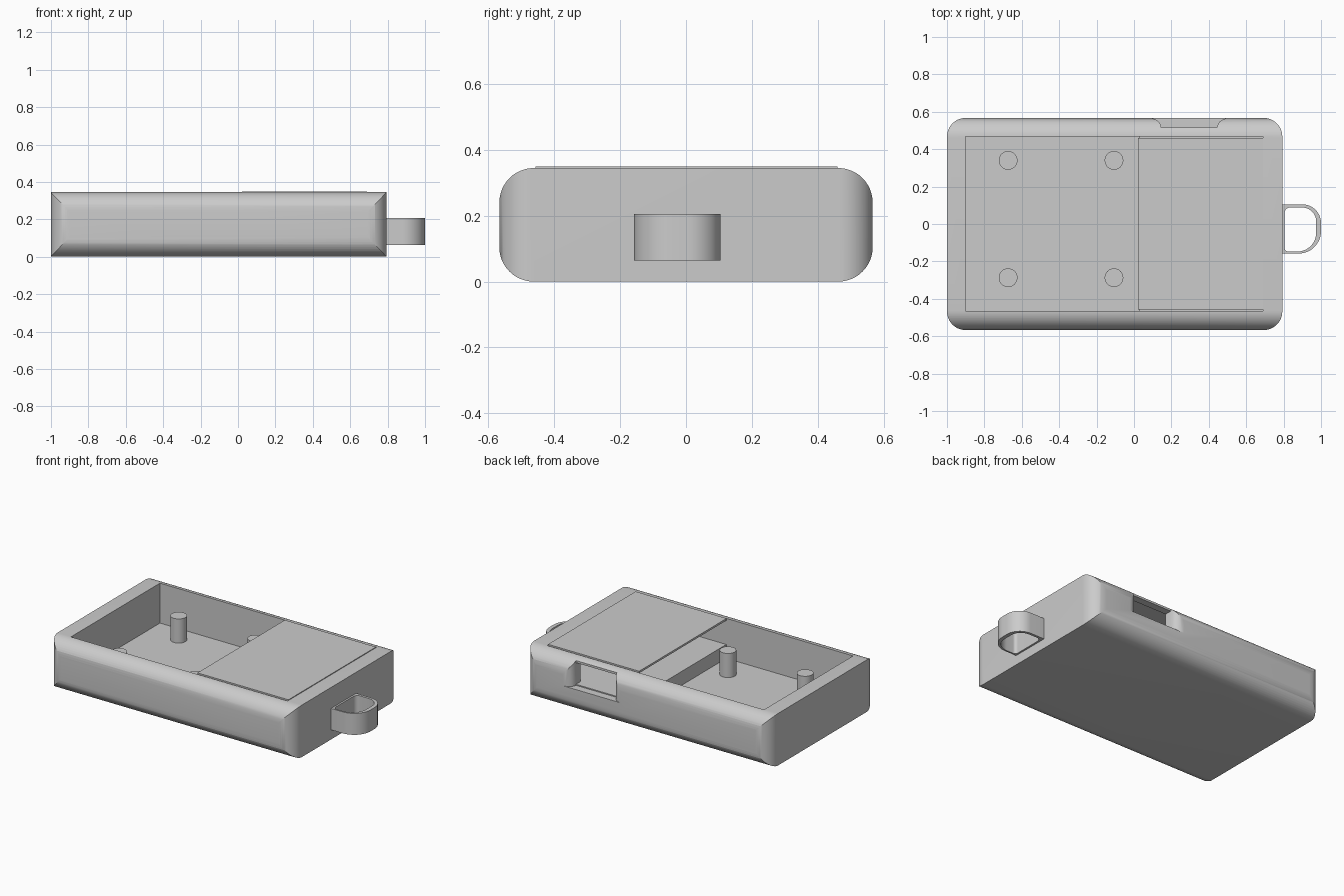
import bpy, bmesh, math
from mathutils import Vector

cube = bpy.data.objects.get("Cube")
if cube:
    bpy.data.objects.remove(cube)

grey = bpy.data.materials.new("plain_grey")
grey.use_nodes = True
grey.diffuse_color = (0.6, 0.6, 0.6, 1)
grey.node_tree.nodes["Principled BSDF"].inputs["Base Color"].default_value = (0.6, 0.6, 0.6, 1)


def fillet(corners, steps=12):
    """Round square corners given as (u, v, radius), in order."""
    pts = []
    for i, (u, v, r) in enumerate(corners):
        p = Vector((u, v))
        if r == 0:
            pts.append(p)
            continue
        to_prev = (Vector(corners[i - 1][:2]) - p).normalized()
        to_next = (Vector(corners[(i + 1) % len(corners)][:2]) - p).normalized()
        c = p + r * (to_prev + to_next)
        for k in range(steps + 1):
            t = math.pi / 2 * k / steps
            pts.append(c - r * (to_next * math.cos(t) + to_prev * math.sin(t)))
    return pts


def rect(u0, u1, v0, v1, r=0):
    return fillet([(u0, v0, r), (u1, v0, r), (u1, v1, r), (u0, v1, r)])


def prism(name, pts, lo, hi, axis="z"):
    """Extrude an outline along z (outline is x, y) or x (outline is y, z)."""
    bm = bmesh.new()
    place = (lambda p: (p[0], p[1], lo)) if axis == "z" else (lambda p: (lo, p[0], p[1]))
    face = bm.faces.new([bm.verts.new(place(p)) for p in pts])
    out = bmesh.ops.extrude_face_region(bm, geom=[face])
    move = Vector((0, 0, hi - lo)) if axis == "z" else Vector((hi - lo, 0, 0))
    bmesh.ops.translate(bm, vec=move, verts=[g for g in out["geom"] if isinstance(g, bmesh.types.BMVert)])
    bmesh.ops.recalc_face_normals(bm, faces=bm.faces)
    mesh = bpy.data.meshes.new(name)
    bm.to_mesh(mesh)
    bm.free()
    obj = bpy.data.objects.new(name, mesh)
    bpy.context.collection.objects.link(obj)
    mesh.materials.append(grey)
    return obj


def carve(obj, cutter, operation="DIFFERENCE"):
    """Apply a boolean and discard the cutter."""
    mod = obj.modifiers.new("carve", "BOOLEAN")
    mod.operation, mod.object, mod.solver = operation, cutter, "EXACT"
    bpy.context.view_layer.objects.active = obj
    bpy.ops.object.modifier_apply(modifier=mod.name)
    bpy.data.objects.remove(cutter)


def smooth(obj):
    bpy.ops.object.select_all(action="DESELECT")
    obj.select_set(True)
    bpy.context.view_layer.objects.active = obj
    bpy.ops.object.shade_smooth_by_angle(angle=math.radians(30))


# Case: rounded side profile crossed with a rounded plan
case = prism("case", rect(-0.567, 0.567, 0, 0.345, 0.105), -1, 0.793, "x")
carve(case, prism("plan", rect(-1, 0.793, -0.567, 0.567, 0.1), -0.1, 0.5), "INTERSECT")

# Deep tray, and the shallower bay under the lid
carve(case, prism("tray", rect(-0.9, 0.03, -0.465, 0.468), 0.08, 0.5))
carve(case, prism("bay", rect(0.0, 0.69, -0.465, 0.468), 0.172, 0.5))

# Bell-mouthed port recess with an opening through the back wall
lip = []
for k in range(6):
    t = math.pi / 2 * k / 5
    lip.append((0.145 + 0.07 * (1 - math.cos(t)), 0.517 + 0.051 * math.sin(t)))
right_lip = lip + [(lip[-1][0], 0.65)]
flare = [(0.295 + (u - 0.145 + 0.15), v) for u, v in right_lip]
flare += [(0.59 - u, v) for u, v in reversed(flare)]
carve(case, prism("recess", flare, 0.165, 0.5))
carve(case, prism("port", rect(0.145, 0.445, 0.4, 0.54), 0.172, 0.315))
smooth(case)

# Sliding lid
prism("lid", rect(0.022, 0.69, -0.457, 0.46), 0.337, 0.35)

# Mounting posts
for side, y in (("front", -0.287), ("back", 0.34)):
    for end, x in (("right", -0.673), ("left", -0.107)):
        ring = [(x + 0.05 * math.cos(k * math.tau / 32), y + 0.05 * math.sin(k * math.tau / 32))
                for k in range(32)]
        smooth(prism(f"{side}_{end}_post", ring, 0.07, 0.24))

# Strap loop
loop = prism("strap_loop", fillet([(0.78, -0.158, 0), (1, -0.158, 0.12), (1, 0.105, 0.1), (0.78, 0.105, 0)]),
             0.064, 0.206)
hole = fillet([(0.805, -0.147, 0.02), (0.974, -0.147, 0.1), (0.974, 0.088, 0.075), (0.805, 0.088, 0.03)])
carve(loop, prism("loop_hole", hole, 0, 0.3))
smooth(loop)
